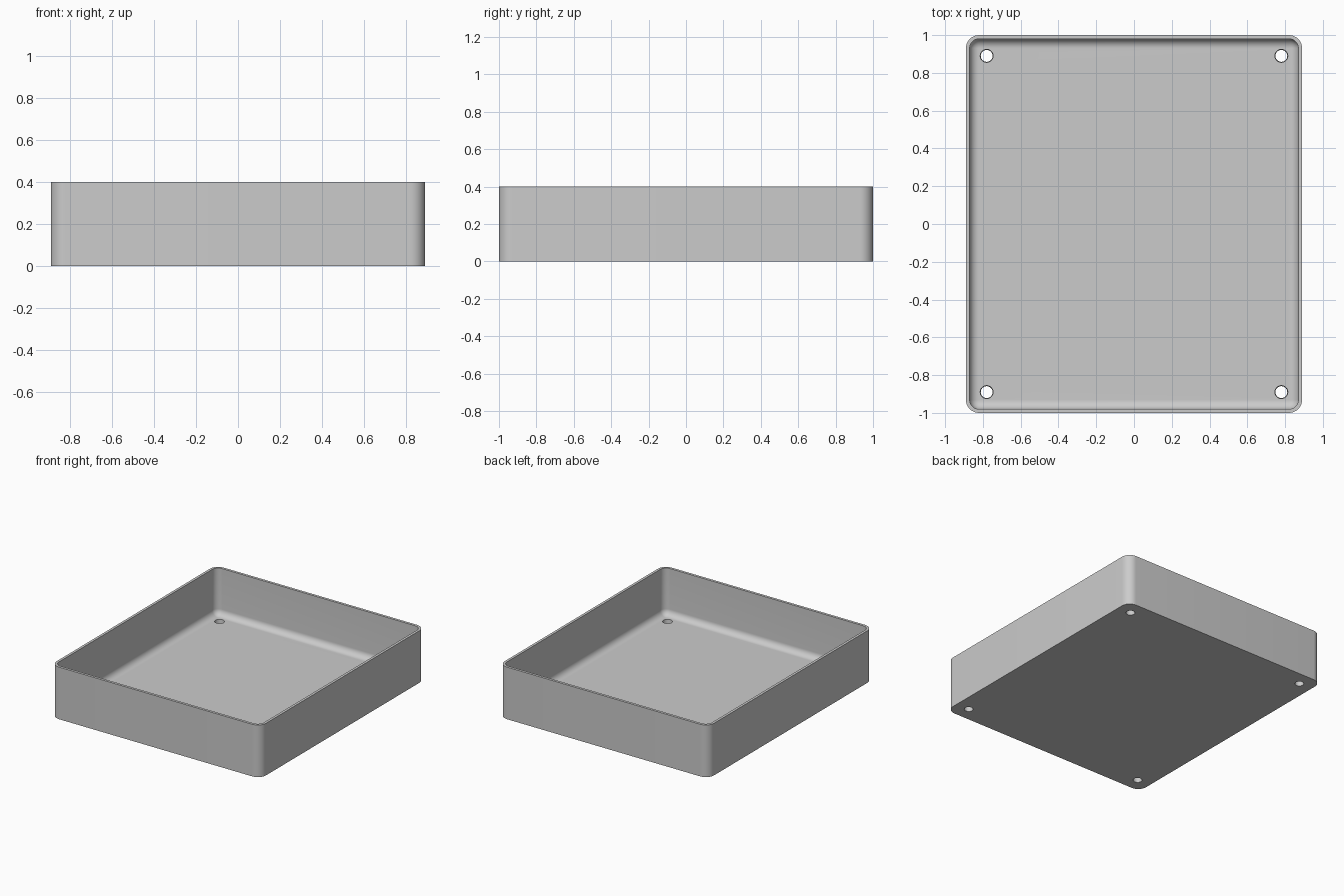
import bpy, bmesh, math

cube = bpy.data.objects.get("Cube")
if cube:
    bpy.data.objects.remove(cube, do_unlink=True)

HALF_X, HALF_Y, HEIGHT = 0.89, 1.0, 0.4
CORNER, WALL, FLOOR, FILLET = 0.07, 0.02, 0.04, 0.048
CORNER_STEPS, FILLET_STEPS = 12, 10

grey = bpy.data.materials.new("light grey")
grey.use_nodes = True
colour = (0.6, 0.6, 0.6, 1)
grey.diffuse_color = colour
grey.node_tree.nodes["Principled BSDF"].inputs["Base Color"].default_value = colour


def rounded_loop(bm, inset, z):
    """Ring of vertices around a rounded rectangle, shrunk by inset."""
    radius = CORNER - inset
    verts = []
    for i, (sx, sy) in enumerate([(1, 1), (-1, 1), (-1, -1), (1, -1)]):
        for k in range(CORNER_STEPS + 1):
            a = math.pi / 2 * (i + k / CORNER_STEPS)
            verts.append(bm.verts.new((sx * (HALF_X - CORNER) + radius * math.cos(a),
                                       sy * (HALF_Y - CORNER) + radius * math.sin(a), z)))
    return verts


# Tray section from outer base, over the rim, down the filleted inside
section = [(0, 0), (0, HEIGHT), (WALL, HEIGHT)]
for k in range(FILLET_STEPS + 1):
    a = math.pi / 2 * k / FILLET_STEPS
    section.append((WALL + FILLET * (1 - math.cos(a)), FLOOR + FILLET * (1 - math.sin(a))))

bm = bmesh.new()
loops = [rounded_loop(bm, inset, z) for inset, z in section]
for low, high in zip(loops, loops[1:]):
    for i in range(len(low)):
        j = (i + 1) % len(low)
        bm.faces.new((low[i], low[j], high[j], high[i]))
bm.faces.new(list(reversed(loops[0])))
bm.faces.new(loops[-1])
bmesh.ops.recalc_face_normals(bm, faces=bm.faces[:])
mesh = bpy.data.meshes.new("tray")
bm.to_mesh(mesh)
bm.free()
tray = bpy.data.objects.new("tray", mesh)
bpy.context.collection.objects.link(tray)
mesh.materials.append(grey)

# Slightly tapered screw holes in the four corners
cutters = []
for sx in (-1, 1):
    for sy in (-1, 1):
        bpy.ops.mesh.primitive_cone_add(vertices=32, radius1=0.03, radius2=0.036, depth=0.08,
                                        location=(sx * 0.78, sy * 0.89, 0.02))
        cutter = bpy.context.object
        cutter.name = "hole_cutter"
        cutter.hide_render = True
        cutter.data.materials.append(grey)
        hole = tray.modifiers.new("screw_hole", "BOOLEAN")
        hole.operation = "DIFFERENCE"
        hole.solver = "EXACT"
        hole.object = cutter
        cutters.append(cutter)

bpy.ops.object.select_all(action="DESELECT")
tray.select_set(True)
bpy.context.view_layer.objects.active = tray
for name in [m.name for m in tray.modifiers]:
    bpy.ops.object.modifier_apply(modifier=name)
for cutter in cutters:
    bpy.data.objects.remove(cutter, do_unlink=True)
bpy.ops.object.shade_smooth_by_angle(angle=math.radians(35))
